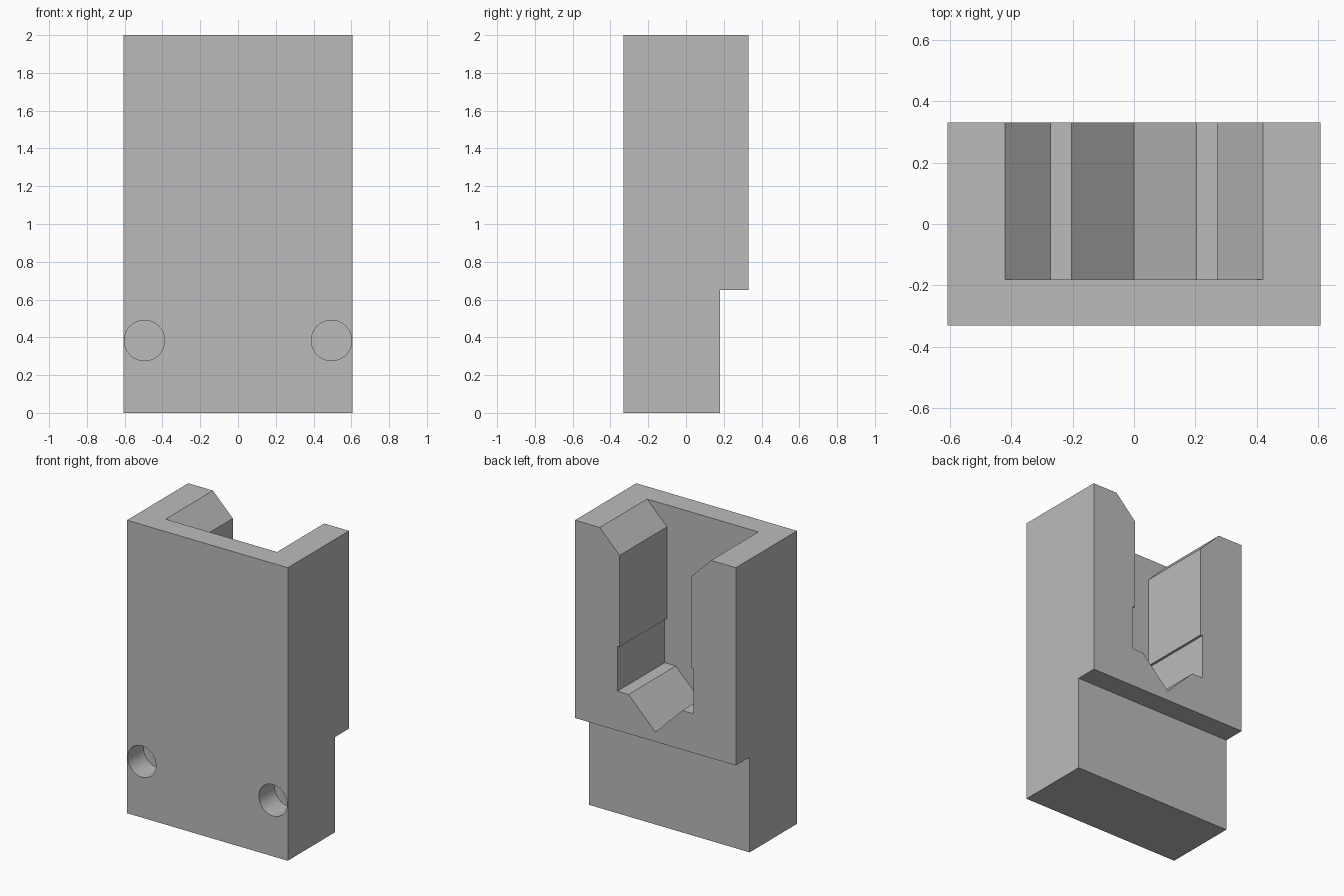
import bpy, bmesh
from mathutils import Matrix, Vector

if "Cube" in bpy.data.objects:
    bpy.data.objects.remove(bpy.data.objects["Cube"], do_unlink=True)

GREY = (0.5, 0.5, 0.5, 1.0)
mat = bpy.data.materials.new("plain grey")
mat.use_nodes = True
mat.diffuse_color = GREY
mat.node_tree.nodes["Principled BSDF"].inputs["Base Color"].default_value = GREY


def make_object(name, bm):
    bmesh.ops.recalc_face_normals(bm, faces=bm.faces)
    mesh = bpy.data.meshes.new(name)
    bm.to_mesh(mesh)
    bm.free()
    mesh.materials.append(mat)
    obj = bpy.data.objects.new(name, mesh)
    bpy.context.collection.objects.link(obj)
    return obj


def prism(name, points, sweep):
    """Extrude a closed outline of 3D points along a vector."""
    bm = bmesh.new()
    face = bm.faces.new([bm.verts.new(p) for p in points])
    new = bmesh.ops.extrude_face_region(bm, geom=[face])["geom"]
    verts = [g for g in new if isinstance(g, bmesh.types.BMVert)]
    bmesh.ops.translate(bm, verts=verts, vec=Vector(sweep))
    return make_object(name, bm)


def cylinder_y(name, x, z, radius, y0, y1):
    bm = bmesh.new()
    place = Matrix.Translation((x, (y0 + y1) / 2, z)) @ Matrix.Rotation(1.5707963, 4, "X")
    bmesh.ops.create_cone(bm, cap_ends=True, segments=64, radius1=radius,
                          radius2=radius, depth=y1 - y0, matrix=place)
    return make_object(name, bm)


HALF_W, HALF_D = 0.607, 0.33

# Block with its lower back stepped in
side = [(-HALF_D, 0), (0.18, 0), (0.18, 0.65), (HALF_D, 0.65), (HALF_D, 2), (-HALF_D, 2)]
block = prism("holder_block", [(-HALF_W, y, z) for y, z in side], (2 * HALF_W, 0, 0))

# Slot open at the top and back: chamfered mouth, small undercut, V groove
half = [(0.42, 2.2), (0.42, 2), (0.27, 1.85), (0.27, 1.225),
        (0.287, 1.225), (0.287, 0.918), (0.203, 0.918)]
outline = half + [(0, 0.716)] + [(-x, z) for x, z in reversed(half)]
cutters = [prism("slot_cutter", [(x, -0.18, z) for x, z in outline], (0, 0.7, 0))]

# Blind screw holes in the front
for label, sign in (("left", 1), ("right", -1)):
    cutters.append(cylinder_y(label + "_hole_cutter", sign * 0.495, 0.383, 0.107,
                              -0.5, -HALF_D + 0.17))

bpy.ops.object.select_all(action="DESELECT")
bpy.context.view_layer.objects.active = block
block.select_set(True)
for cutter in cutters:
    cutter.hide_render = True
    mod = block.modifiers.new(cutter.name, "BOOLEAN")
    mod.operation = "DIFFERENCE"
    mod.solver = "EXACT"
    mod.object = cutter
    bpy.ops.object.modifier_apply(modifier=mod.name)
    bpy.data.objects.remove(cutter, do_unlink=True)

bpy.ops.object.shade_smooth_by_angle(angle=0.5)
